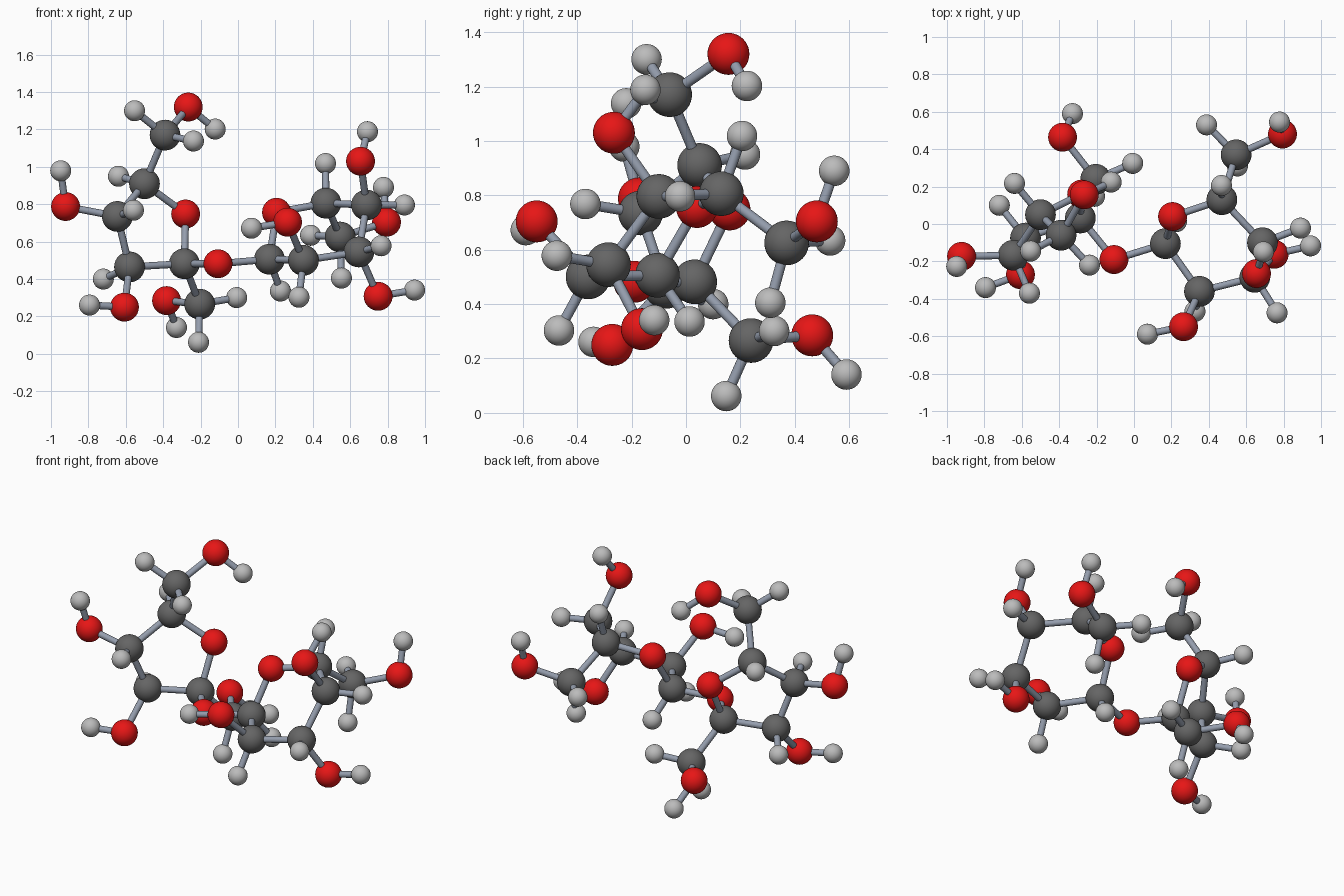
import bpy
from mathutils import Vector

# Atom centres, grouped by ring unit
CARBON = {
    "five_ring": [(-.39, -.06, 1.17), (-.5, .05, .91), (-.645, -.167, .735),
                  (-.58, -.075, .465), (-.287, .032, .482), (-.205, .239, .266)],
    "six_ring": [(.168, -.105, .506), (.35, -.36, .5), (.646, -.285, .545),
                 (.687, -.1, .796), (.47, .13, .806), (.546, .37, .625)],
}
OXYGEN = {
    "five_ring": [(-.266, .156, 1.32), (-.922, -.173, .788), (-.28, .16, .748),
                  (-.607, -.271, .25), (-.382, .464, .285)],
    "bridge": [(-.107, -.19, .482)],
    "six_ring": [(.206, .04, .757), (.265, -.549, .704), (.655, -.265, 1.03),
                 (.794, .481, .704), (.749, -.162, .308)],
}
HYDROGEN = {
    "five_ring": [(-.553, -.145, 1.3), (-.238, -.22, 1.138), (-.122, .224, 1.202),
                  (-.639, .217, .95), (-.948, -.227, .979), (-.559, -.37, .768),
                  (-.72, .1, .4), (-.794, -.34, .261), (-.007, .324, .301),
                  (-.211, .148, .062), (-.329, .59, .141)],
    "six_ring": [(.227, .013, .336), (.326, -.467, .303), (.072, -.589, .672),
                 (.468, .206, 1.018), (.692, -.149, 1.188), (.89, -.022, .796),
                 (.765, -.475, .578), (.944, -.117, .341), (.778, .545, .89),
                 (.388, .53, .634), (.553, .31, .405)],
}


def material(name, rgb):
    m = bpy.data.materials.new(name)
    m.diffuse_color = (*rgb, 1)
    return m


def finish(obj, name, mat):
    obj.name = name
    obj.data.materials.append(mat)
    bpy.ops.object.shade_smooth_by_angle()


atoms = []   # (centre, is_hydrogen)


def add_atoms(kind, units, radius, rgb):
    mat = material(kind, rgb)
    for unit, centres in units.items():
        for c in centres:
            bpy.ops.mesh.primitive_uv_sphere_add(segments=40, ring_count=20,
                                                 radius=radius, location=c)
            finish(bpy.context.object, f"{unit}_{kind}_atom", mat)
            atoms.append((Vector(c), kind == "hydrogen"))


# Balls
add_atoms("carbon", CARBON, .082, (.13, .13, .13))
add_atoms("oxygen", OXYGEN, .077, (.8, .008, .008))
add_atoms("hydrogen", HYDROGEN, .056, (.5, .5, .5))

# Sticks: join every pair of atoms within bonding distance
stick = material("stick", (.3, .34, .42))
for i, (a, ha) in enumerate(atoms):
    for b, hb in atoms[i + 1:]:
        d = b - a
        if (ha and hb) or d.length > (.27 if ha or hb else .37):
            continue
        bpy.ops.mesh.primitive_cylinder_add(
            vertices=20, radius=.019, depth=d.length, location=(a + b) / 2,
            rotation=d.to_track_quat('Z', 'Y').to_euler())
        finish(bpy.context.object, "bond_stick", stick)
